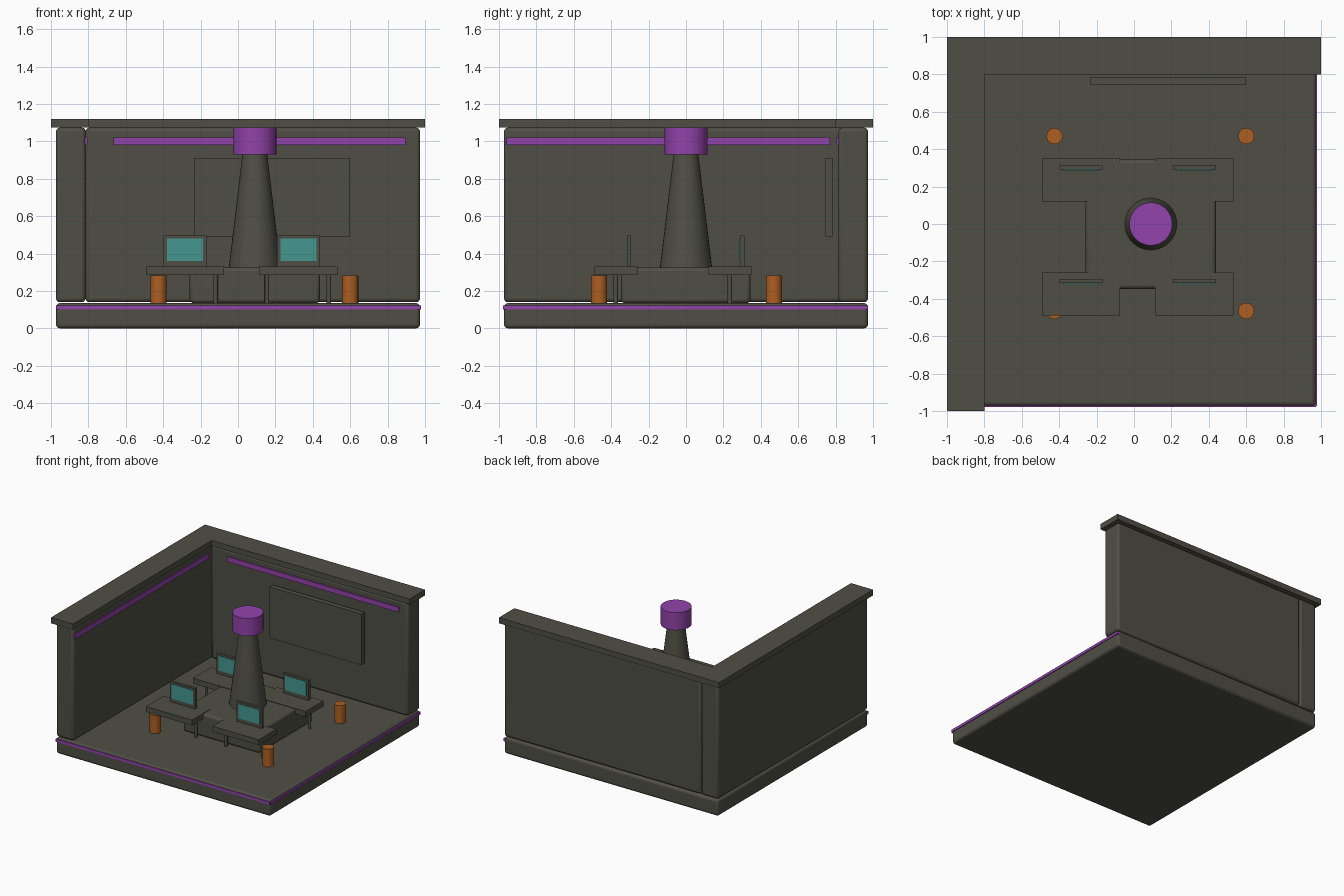
import bpy
import math

old = bpy.data.objects.get("Cube")
if old:
    bpy.data.objects.remove(old, do_unlink=True)


def material(name, rgb):
    m = bpy.data.materials.new(name)
    m.use_nodes = True
    m.diffuse_color = (*rgb, 1)
    m.node_tree.nodes["Principled BSDF"].inputs["Base Color"].default_value = (*rgb, 1)
    return m


DARK = material("dark olive grey", (0.078, 0.078, 0.06))
PURPLE = material("glowing purple", (0.29, 0.056, 0.4))
TEAL = material("screen teal", (0.06, 0.31, 0.28))
ORANGE = material("stool orange", (0.42, 0.115, 0.016))


def box(name, xs, ys, zs, mat=DARK, bevel=0):
    """Box spanning the given x, y and z ranges, optionally rounded."""
    spans = (xs, ys, zs)
    bpy.ops.mesh.primitive_cube_add(size=1, location=[(a + b) / 2 for a, b in spans])
    ob = bpy.context.object
    ob.name = name
    ob.scale = [b - a for a, b in spans]
    bpy.ops.object.transform_apply(location=False, rotation=False, scale=True)
    ob.data.materials.append(mat)
    if bevel:
        mod = ob.modifiers.new("rounded_edges", 'BEVEL')
        mod.width = bevel
        mod.segments = 3
        bpy.ops.object.shade_smooth_by_angle(angle=math.radians(40))
    return ob


def cone(name, x, y, zs, r1, r2, mat=DARK, sides=32):
    """Upright cylinder or tapered cone with smooth sides."""
    bpy.ops.mesh.primitive_cone_add(vertices=sides, radius1=r1, radius2=r2,
                                    depth=zs[1] - zs[0], location=(x, y, sum(zs) / 2))
    ob = bpy.context.object
    ob.name = name
    ob.data.materials.append(mat)
    bpy.ops.object.shade_smooth_by_angle(angle=math.radians(40))
    return ob


EDGE, INNER, FLOOR = 0.973, 0.815, 0.135
WALL_Z, TRIM_Z = (0.14, 1.073), (1.073, 1.12)

# Floor slab with glowing strips on the two open sides
box("floor_slab", (-EDGE, EDGE), (-EDGE, EDGE), (0, FLOOR), bevel=0.02)
box("front_floor_strip", (-EDGE, EDGE), (-EDGE - 0.006, -EDGE + 0.02), (0.1, 0.122), PURPLE)
box("left_floor_strip", (EDGE - 0.02, EDGE + 0.006), (-EDGE, EDGE), (0.1, 0.122), PURPLE)

# Walls, their top trims and light strips
box("right_wall", (-EDGE, -INNER), (-EDGE, EDGE), WALL_Z, bevel=0.02)
box("back_wall", (-INNER, EDGE), (INNER, EDGE), WALL_Z, bevel=0.02)
box("right_wall_trim", (-1, -0.8), (-1, 0.8), TRIM_Z)
box("back_wall_trim", (-1, 1), (0.8, 1), TRIM_Z)
box("back_light_strip", (-0.665, 0.895), (INNER - 0.01, INNER + 0.01), (0.98, 1.02), PURPLE)
box("right_light_strip", (-INNER - 0.01, -INNER + 0.01), (-0.96, 0.77), (0.98, 1.02), PURPLE)
box("wall_board", (-0.235, 0.6), (0.745, 0.787), (0.49, 0.91))

# Central plinth and tower
CX = 0.09
box("plinth", (CX - 0.348, CX + 0.348), (-0.347, 0.345), (FLOOR, 0.326), bevel=0.02)
cone("tower", CX, 0, (0.32, 0.94), 0.14, 0.065)
cone("tower_cap", CX, 0, (0.93, 1.075), 0.115, 0.115, PURPLE)

# Four workstations: desk, legs, monitor and stool
for side, x0, stool_x in (("right", -0.493, -0.425), ("left", 0.113, 0.6)):
    for row, y0, monitor_y, stool_y in (("front", -0.49, -0.305, -0.465),
                                        ("back", 0.12, 0.302, 0.47)):
        tag = f"{row}_{side}_"
        x1, y1 = x0 + 0.418, y0 + 0.23
        box(tag + "desk", (x0, x1), (y0, y1), (0.285, 0.33))
        for n, leg_x in enumerate((x0 + 0.042, x1 - 0.045)):
            cone(f"{tag}leg_{n + 1}", leg_x, (y0 + y1) / 2, (FLOOR, 0.29), 0.012, 0.012, sides=12)
        mx, front = x0 + 0.21, monitor_y - 0.011
        box(tag + "monitor", (mx - 0.115, mx + 0.115), (front, monitor_y + 0.011), (0.33, 0.497))
        box(tag + "screen", (mx - 0.096, mx + 0.096), (front - 0.004, front + 0.002),
            (0.36, 0.48), TEAL)
        cone(tag + "stool", stool_x, stool_y, (FLOOR, 0.282), 0.043, 0.043, ORANGE, 20)
